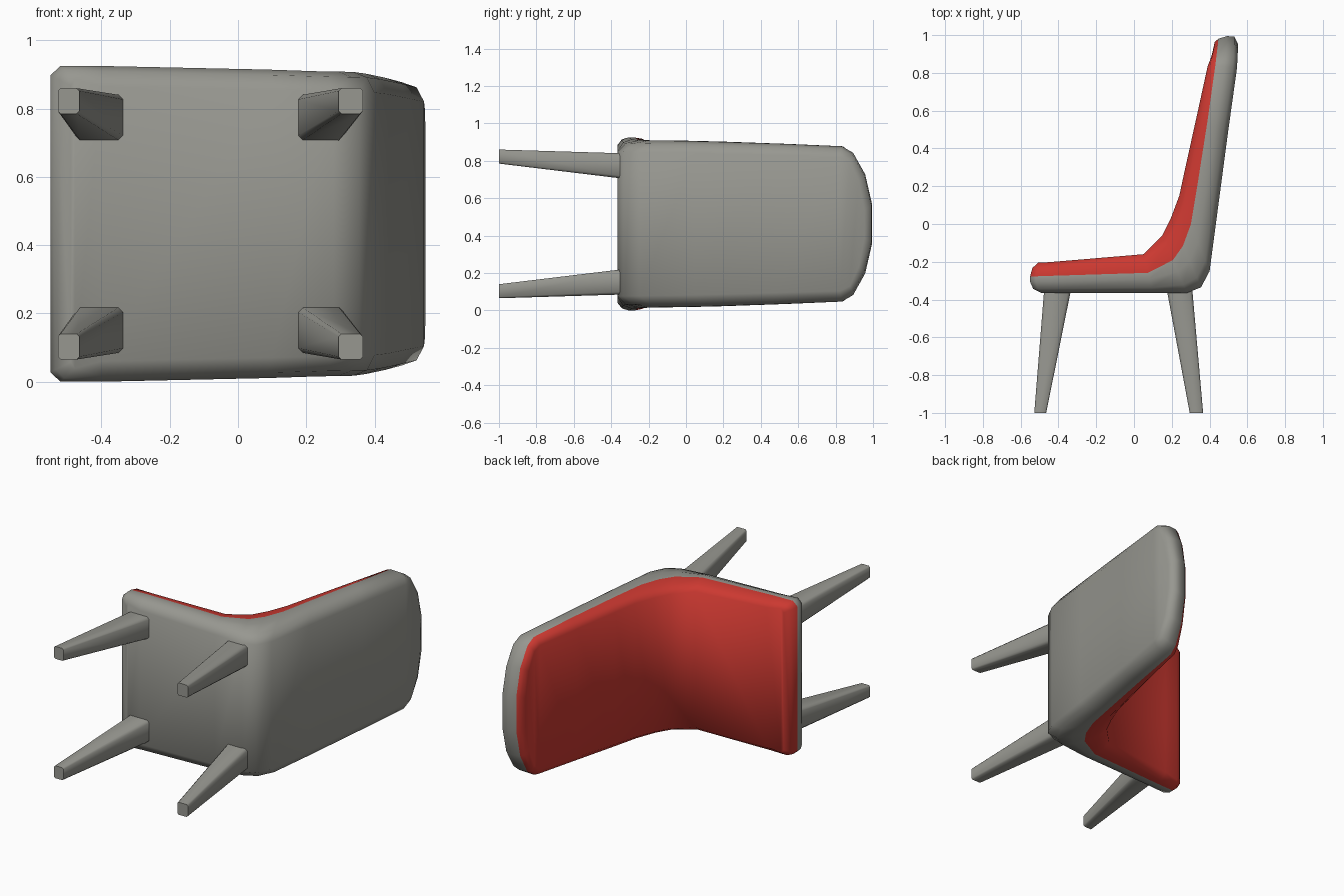
import bpy, bmesh

if "Cube" in bpy.data.objects:
    bpy.data.objects.remove(bpy.data.objects["Cube"])

ZC = 0.4625  # mirror plane: the chair lies on its side


def material(name, rgb):
    m = bpy.data.materials.new(name)
    m.diffuse_color = (*rgb, 1)
    m.use_nodes = True
    m.node_tree.nodes["Principled BSDF"].inputs["Base Color"].default_value = m.diffuse_color
    return m


grey = material("warm grey", (0.31, 0.31, 0.28))
red = material("red fabric", (0.60, 0.04, 0.03))


def make_object(name, bm, mats, angle):
    bmesh.ops.recalc_face_normals(bm, faces=bm.faces[:])
    me = bpy.data.meshes.new(name)
    bm.to_mesh(me)
    bm.free()
    for m in mats:
        me.materials.append(m)
    ob = bpy.data.objects.new(name, me)
    bpy.context.collection.objects.link(ob)
    bpy.ops.object.select_all(action='DESELECT')
    ob.select_set(True)
    bpy.context.view_layer.objects.active = ob
    bpy.ops.object.shade_smooth_by_angle(angle=angle)
    return ob


# Shell stations from seat front to back top:
# outer x, y, inner x, y, seam fraction, half width, end rounding along x, y
stations = [
    (-0.55, -0.365, -0.55, -0.205, 0.55, 0.435, 1.0, 0),
    (-0.52, -0.365, -0.52, -0.205, 0.55, 0.4625, 0.7, 0),
    (-0.40, -0.365, -0.40, -0.198, 0.55, 0.4625, 0, 0),
    (0.10, -0.365, 0.05, -0.16, 0.52, 0.452, 0, 0),
    (0.28, -0.365, 0.15, -0.06, 0.57, 0.447, 0, 0),
    (0.355, -0.335, 0.195, 0.03, 0.60, 0.446, 0, 0),
    (0.40, -0.25, 0.24, 0.15, 0.62, 0.445, 0, 0),
    (0.44, 0.05, 0.27, 0.29, 0.62, 0.440, 0, 0),
    (0.497, 0.48, 0.332, 0.57, 0.66, 0.428, 0, 0),
    (0.545, 0.83, 0.39, 0.84, 0.74, 0.415, 0, -0.1),
    (0.548, 0.90, 0.403, 0.885, 0.77, 0.38, 0, -0.4),
    (0.55, 0.972, 0.415, 0.94, 0.79, 0.265, 0, -0.8),
    (0.55, 1.013, 0.42, 0.972, 0.80, 0.105, 0, -1.0),
]


def build_shell():
    bm = bmesh.new()
    rings = []
    for ox, oy, ix, iy, s, w, kx, ky in stations:
        rows = [(0, 0.06), (0.14, 0.016), (0.3 * s + 0.2, 0), (s, 0),
                ((s + 1) / 2 + 0.05, 0.012), (1, 0.042)]
        k = max(abs(kx), abs(ky))
        ring = []
        for t, inset in rows:
            x = ox + (ix - ox) * t + inset * kx
            y = oy + (iy - oy) * t + inset * ky
            z = w - inset * (1 - 0.5 * k)
            ring.append([bm.verts.new((x, y, ZC + sg * z)) for sg in (-1, 1)])
        rings.append(ring)
    n = 6
    for a, b in zip(rings, rings[1:]):
        for j in range(n - 1):
            for side in (0, 1):
                f = bm.faces.new((a[j][side], a[j + 1][side], b[j + 1][side], b[j][side]))
                f.material_index = int(j >= 3)
        for j in (0, n - 1):  # back panel and cushion face
            f = bm.faces.new((a[j][0], a[j][1], b[j][1], b[j][0]))
            f.material_index = int(j > 0)
    for r in (rings[0], rings[-1]):  # front edge and top edge
        for j in range(n - 1):
            f = bm.faces.new((r[j][0], r[j][1], r[j + 1][1], r[j + 1][0]))
            f.material_index = int(j >= 3)
    make_object("seat_and_back_shell", bm, (grey, red), 1.2)


def build_leg(name, foot_x, top_x, flip):
    # tapered leg: chamfered rectangle lofted from foot to seat
    bm = bmesh.new()
    rings = []
    for (x0, x1), (z0, z1), y, c in ((foot_x, (0.065, 0.14), -1.0, 0.008),
                                     (top_x, (0.085, 0.22), -0.34, 0.014)):
        pts = [(x0 + c, z0), (x1 - c, z0), (x1, z0 + c), (x1, z1 - c),
               (x1 - c, z1), (x0 + c, z1), (x0, z1 - c), (x0, z0 + c)]
        rings.append([bm.verts.new((x, y, 2 * ZC - z if flip else z)) for x, z in pts])
    a, b = rings
    for i in range(8):
        j = (i + 1) % 8
        bm.faces.new((a[i], a[j], b[j], b[i]))
    bm.faces.new(a)
    bm.faces.new(b)
    make_object(name, bm, (grey,), 0.9)


build_shell()
for flip, side in ((False, "lower"), (True, "upper")):
    build_leg("front_leg_" + side, (-0.528, -0.465), (-0.475, -0.332), flip)
    build_leg("rear_leg_" + side, (0.295, 0.366), (0.172, 0.308), flip)
